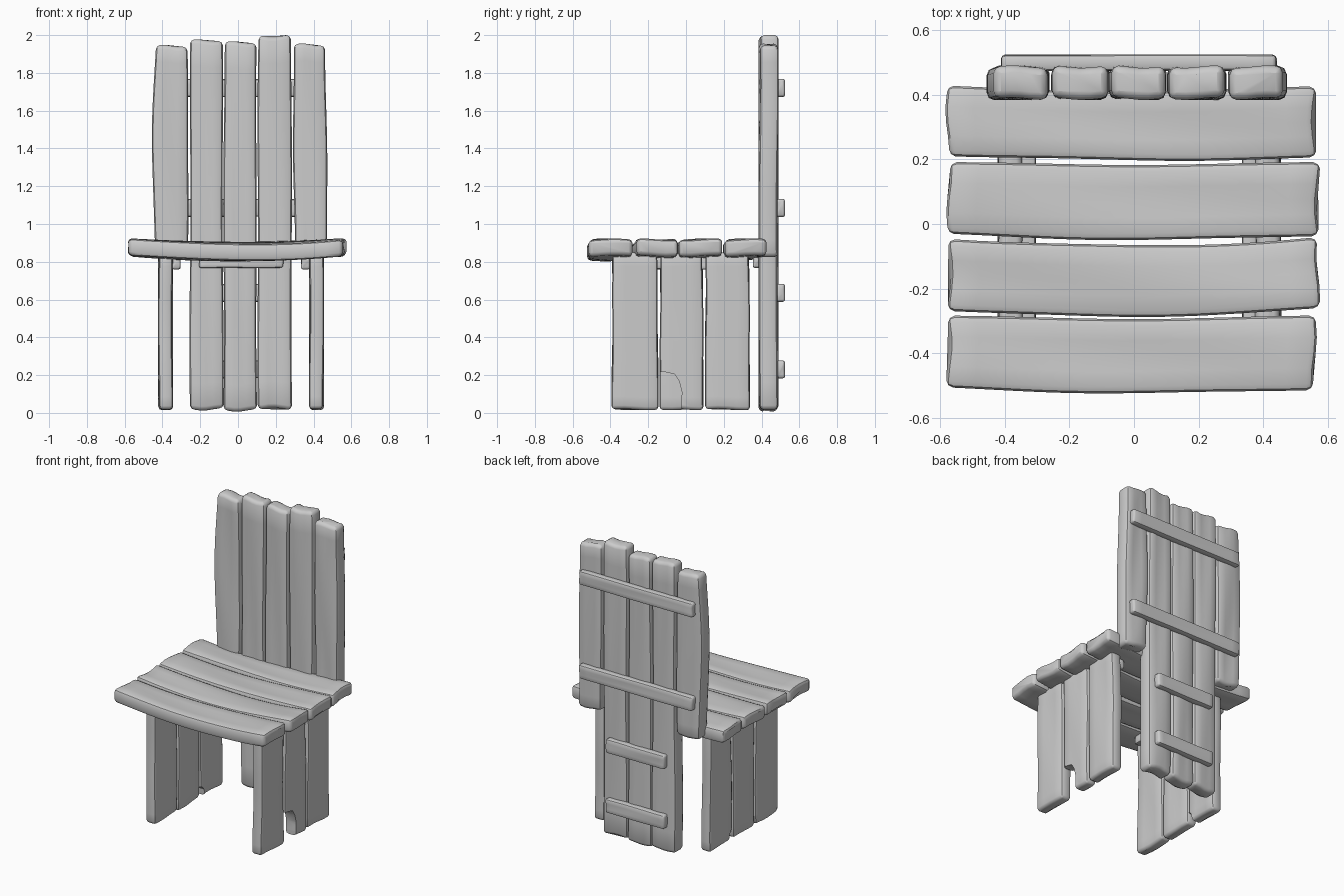
import bpy, bmesh, math, random

if "Cube" in bpy.data.objects:
    bpy.data.objects.remove(bpy.data.objects["Cube"])

random.seed(4)


def quad(k, s):
    """Smooth curve through start, middle and end values."""
    a, b, c = k
    return a * (1 - s) * (1 - 2 * s) + 4 * b * s * (1 - s) + c * s * (2 * s - 1)


def shade(ob, angle=40):
    bpy.ops.object.select_all(action='DESELECT')
    bpy.context.view_layer.objects.active = ob
    ob.select_set(True)
    bpy.ops.object.shade_smooth_by_angle(angle=math.radians(angle))


def plank(name, axes, span, lo, hi, depth, bend=0.0, r=0.018, wob=0.004, chip=0.006):
    """Worn board. axes = world axis of (length, width, depth); lo/hi = edge lines."""
    n, (l0, l1), (d0, d1) = 16, span, depth
    ph = [random.uniform(0, 6.28) for _ in range(6)]
    # rounded rectangle outline: corner centre signs + offsets in the unit arc
    sect = []
    for su, sd, a0 in ((1, 1, 0), (-1, 1, 90), (-1, -1, 180), (1, -1, 270)):
        for a in (0, 45, 90):
            t = math.radians(a0 + a)
            sect.append((su, sd, math.cos(t), math.sin(t)))
        if a0 in (0, 180):      # extra points across the broad faces
            for f in (0.5, 0, -0.5):
                sect.append((su * f, sd, 0, sd))
    length = l1 - l0
    rows = [(0, 1), (r * 0.3, 0.35), (r, 0)]
    rows += [(r + (length - 2 * r) * i / n, 0) for i in range(1, n)]
    rows += [(length - r, 0), (length - r * 0.3, 0.35), (length, 1)]
    bm = bmesh.new()
    rings = []
    for pos, inset in rows:
        s = pos / length
        ring = []
        a = quad(lo, s) + wob * math.sin(9 * s + ph[0]) * 0.6
        b = quad(hi, s) + wob * math.sin(8 * s + ph[1]) * 0.6
        for fu, fd, cu, cd in sect:
            k = r * (1 - inset)
            hw, hd = (b - a) / 2 - r, (d1 - d0) / 2 - r
            u = (a + b) / 2 + fu * hw + cu * k
            d = (d0 + d1) / 2 + fd * hd + cd * k
            # shallow wear along the grain, sag, uneven saw cuts at the ends
            d += wob * math.sin(5 * s + 2 * fu + ph[2]) - bend * 4 * s * (1 - s)
            e = chip * (math.sin(2.2 * fu + ph[3]) * (1 - s) ** 4
                        + math.sin(2.2 * fu + ph[4]) * s ** 4)
            co = [0, 0, 0]
            for ax, v in zip(axes, (l0 + pos + e, u, d)):
                co['xyz'.index(ax)] = v
            ring.append(bm.verts.new(co))
        rings.append(ring)
    m = len(sect)
    for p, q in zip(rings, rings[1:]):
        for i in range(m):
            bm.faces.new((p[i], p[(i + 1) % m], q[(i + 1) % m], q[i]))
    bm.faces.new(rings[0][::-1])
    bm.faces.new(rings[-1])
    bmesh.ops.recalc_face_normals(bm, faces=bm.faces)
    me = bpy.data.meshes.new(name)
    bm.to_mesh(me)
    bm.free()
    ob = bpy.data.objects.new(name, me)
    bpy.context.collection.objects.link(ob)
    shade(ob)
    return ob


def notch(ob, profile, x0, x1):
    """Cut a (y, z) profile out of a leg board."""
    bm = bmesh.new()
    f = bm.faces.new([bm.verts.new((x0, y, z)) for y, z in profile])
    out = bmesh.ops.extrude_face_region(bm, geom=[f])
    for v in out['geom']:
        if isinstance(v, bmesh.types.BMVert):
            v.co.x = x1
    bmesh.ops.recalc_face_normals(bm, faces=bm.faces)
    me = bpy.data.meshes.new("cutter")
    bm.to_mesh(me)
    bm.free()
    cut = bpy.data.objects.new("cutter", me)
    cut.hide_render = True
    bpy.context.collection.objects.link(cut)
    mod = ob.modifiers.new("notch", 'BOOLEAN')
    mod.object, mod.solver = cut, 'EXACT'
    bpy.ops.object.select_all(action='DESELECT')
    bpy.context.view_layer.objects.active = ob
    ob.select_set(True)
    bpy.ops.object.modifier_apply(modifier=mod.name)
    bpy.data.objects.remove(cut)
    shade(ob)


# seat boards, sagging in the middle
seat = [
    ((-0.575, 0.56), (-0.508, -0.523, -0.512), (-0.285, -0.292, -0.285), 0.026),
    ((-0.572, 0.57), (-0.268, -0.286, -0.262), (-0.044, -0.066, -0.042), 0.022),
    ((-0.575, 0.57), (-0.032, -0.048, -0.036), (0.190, 0.185, 0.190), 0.02),
    ((-0.578, 0.56), (0.212, 0.198, 0.204), (0.426, 0.412, 0.426), 0.018),
]
for i, (span, lo, hi, sag) in enumerate(seat):
    plank(f"seat_board_{i + 1}", 'xyz', span, lo, hi, (0.832, 0.921), sag, r=0.02)

# back boards: the three inner ones reach the ground as the rear leg
back = [
    ((0.83, 1.943), (-0.435, -0.454, -0.436), (-0.268, -0.262, -0.270)),
    ((0.018, 1.972), (-0.255, -0.254, -0.252), (-0.078, -0.080, -0.082)),
    ((0.012, 1.962), (-0.075, -0.076, -0.072), (0.102, 0.096, 0.100)),
    ((0.022, 1.995), (0.106, 0.104, 0.108), (0.285, 0.284, 0.282)),
    ((0.83, 1.950), (0.302, 0.293, 0.295), (0.474, 0.470, 0.462)),
]
for i, (span, lo, hi) in enumerate(back):
    plank(f"back_board_{i + 1}", 'zxy', span, lo, hi, (0.388, 0.487), r=0.022)

# cross battens behind the back
for i, (z, x0, x1) in enumerate(((1.72, -0.41, 0.44), (1.085, -0.41, 0.44),
                                 (0.635, -0.2, 0.24), (0.23, -0.2, 0.24))):
    plank(f"back_batten_{i + 1}", 'xzy', (x0, x1), (z - 0.047,) * 3, (z + 0.047,) * 3,
          (0.475, 0.524), r=0.012, wob=0.001, chip=0.002)

# batten under the seat against the back
plank("seat_rear_batten", 'xzy', (-0.205, 0.24), (0.768,) * 3, (0.83,) * 3,
      (0.355, 0.395), r=0.01, wob=0.001, chip=0.002)

# side legs of three boards each, with a batten inside
legs = [(-0.393, -0.148), (-0.14, 0.092), (0.1, 0.338)]
for side, x0, x1, b0, b1 in (("left", -0.42, -0.347, -0.35, -0.305),
                             ("right", 0.378, 0.453, 0.335, 0.381)):
    boards = [plank(f"{side}_leg_board_{i + 1}", 'zyx', (0.018, 0.845),
                    (a - 0.001, a + 0.003, a + 0.004), (b, b - 0.001, b - 0.006),
                    (x0, x1), r=0.018, wob=0.003, chip=0.004)
              for i, (a, b) in enumerate(legs)]
    plank(f"{side}_seat_batten", 'yzx', (-0.36, 0.31), (0.76,) * 3, (0.825,) * 3,
          (b0, b1), r=0.01, wob=0.001, chip=0.002)
    # broken lower corners
    if side == "right":
        notch(boards[1], [(-0.2, -0.1), (-0.2, 0.215), (-0.12, 0.218), (-0.06, 0.205),
                          (-0.035, 0.165), (-0.022, 0.11), (-0.024, 0.05), (-0.02, -0.1)],
              x0 - 0.1, x1 + 0.1)
    else:
        notch(boards[2], [(0.05, -0.1), (0.05, 0.09), (0.115, 0.085), (0.135, 0.06),
                          (0.15, -0.1)], x0 - 0.1, x1 + 0.1)
